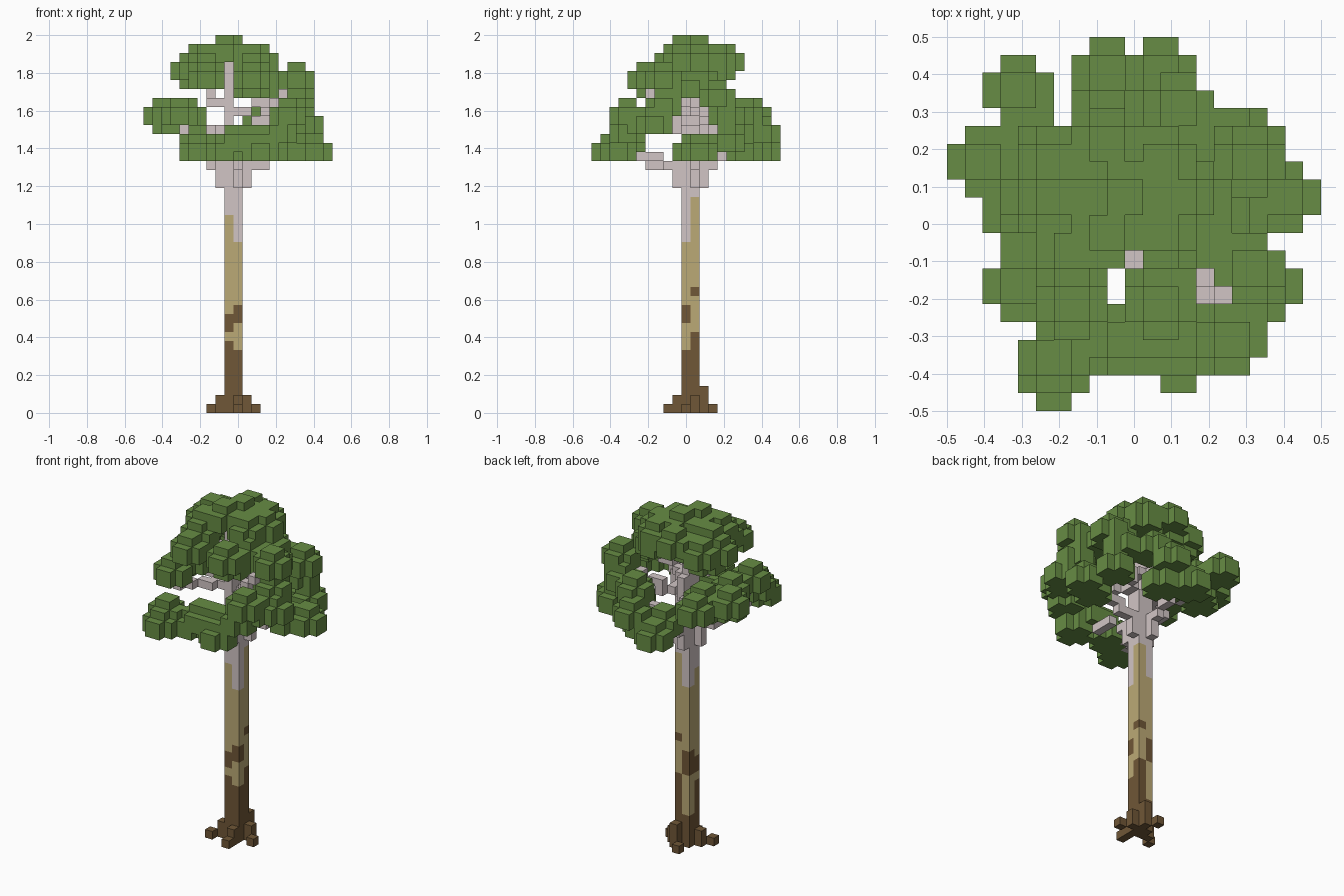
import bpy
import bmesh
from mathutils import Vector
from itertools import product

cube = bpy.data.objects.get("Cube")
if cube:
    bpy.data.objects.remove(cube)

UNIT = 2 / 42      # edge of one block
HALF = 10.5        # half the crown width in blocks


def material(name, color):
    mat = bpy.data.materials.new(name)
    mat.use_nodes = True
    mat.diffuse_color = (*color, 1)
    mat.node_tree.nodes["Principled BSDF"].inputs["Base Color"].default_value = (*color, 1)
    return mat


LEAF = material("leaf green", (0.135, 0.265, 0.058))
PALE = material("pale bark", (0.64, 0.56, 0.56))
TAN = material("tan bark", (0.50, 0.40, 0.18))
BROWN = material("brown bark", (0.16, 0.095, 0.038))


def block_object(name, cells, mats, rule=lambda cell: 0):
    """Make the outer skin of a set of unit blocks."""
    bm = bmesh.new()
    verts = {}

    def vert(corner):
        if corner not in verts:
            x, y, z = corner
            verts[corner] = bm.verts.new(Vector((x - HALF, y - HALF, z)) * UNIT)
        return verts[corner]

    for cell in sorted(cells):
        for axis, side in product(range(3), (0, 1)):
            near = list(cell)
            near[axis] += 2 * side - 1
            if tuple(near) in cells:
                continue
            u, v = (axis + 1) % 3, (axis + 2) % 3
            loop = []
            for a, b in ((0, 0), (1, 0), (1, 1), (0, 1)):
                corner = list(cell)
                corner[axis] += side
                corner[u] += a
                corner[v] += b
                loop.append(vert(tuple(corner)))
            face = bm.faces.new(loop if side else loop[::-1])
            face.material_index = rule(cell)
    mesh = bpy.data.meshes.new(name)
    bm.to_mesh(mesh)
    bm.free()
    for mat in mats:
        mesh.materials.append(mat)
    obj = bpy.data.objects.new(name, mesh)
    bpy.context.collection.objects.link(obj)


def clump(x, y, base):
    """A dome of blocks: two wide layers without corners and a small cap."""
    return {(x + i, y + j, base + k)
            for i, j, k in product(range(-2, 2), range(-2, 2), range(3))
            if (i + .5) ** 2 + (j + .5) ** 2 < (3, 3, 1)[k]}


def line(start, end):
    """Blocks along a straight path."""
    a, b = Vector(start), Vector(end)
    steps = int((b - a).length * 2) + 1
    return {tuple(int(c) for c in a.lerp(b, s / steps)) for s in range(steps + 1)}


def column(x, y, bottom, top):
    return {(x, y, k) for k in range(bottom, top)}


# Leaf clumps, tier by tier: centre and lowest layer
low_tier = [(6, 2, 28), (6, 3, 29), (9, 4, 28), (10, 4, 29), (13, 3, 28), (12, 4, 29),
            (15, 4, 30), (9, 19, 28), (12, 19, 30), (9, 17, 29), (12, 17, 28),
            (19, 12, 28), (17, 11, 28), (17, 15, 29), (18, 7, 31), (17, 6, 31)]
middle_tier = [(2, 14, 32), (3, 13, 31), (4, 18, 32), (4, 7, 32), (4, 11, 32),
               (4, 14, 31), (5, 15, 32), (16, 4, 32), (17, 8, 33), (17, 14, 34),
               (13, 17, 32), (16, 15, 32)]
high_tier = [(17, 8, 36), (16, 9, 35), (15, 11, 35), (14, 12, 36), (13, 9, 36),
             (12, 6, 36), (12, 7, 35), (7, 6, 36), (7, 8, 37), (5, 12, 37),
             (6, 13, 36), (6, 14, 37), (8, 13, 37), (12, 14, 37)]
top_tier = [(6, 12, 38), (7, 9, 38), (13, 12, 38), (12, 10, 38), (9, 15, 38),
            (12, 14, 38), (8, 12, 38), (9, 10, 39), (10, 12, 39)]
for name, tier in (("low_leaves", low_tier), ("middle_leaves", middle_tier),
                   ("high_leaves", high_tier), ("top_leaves", top_tier)):
    block_object(name, set().union(*(clump(*c) for c in tier)), [LEAF])

# Trunk with a ragged colour change on each of its four columns:
# (brown top, pale bottom, patch bottom, patch top)
bark = {(9, 10): (8, 22, 9, 11), (10, 10): (7, 19, 10, 12),
        (10, 11): (9, 24, 13, 14), (9, 11): (4, 20, 9, 12)}


def bark_rule(cell):
    brown, pale, low, high = bark.get(cell[:2], bark[9, 11])
    k = cell[2]
    if k < brown or low <= k < high:
        return 2
    return 0 if k >= pale else 1


trunk = set().union(*(column(x, y, 0, 31) for x, y in bark))
trunk |= column(9, 10, 31, 39) | column(9, 11, 31, 36) | column(9, 12, 31, 34)
block_object("trunk", trunk, [PALE, TAN, BROWN], bark_rule)

# Root blocks around the foot
roots = column(8, 10, 0, 2) | column(11, 11, 0, 2) | column(10, 9, 0, 2) | column(10, 12, 0, 3)
roots |= {(7, 9, 0), (10, 8, 0), (12, 10, 0), (9, 13, 0)}
block_object("roots", roots, [BROWN])

# Branches reaching from the trunk to the clumps
branches = column(8, 10, 25, 28) | column(11, 11, 25, 28) | column(10, 9, 25, 28) | column(9, 12, 25, 28)
for start, end in (((8, 10, 27), (6.5, 3, 29)), ((10.5, 9.5, 27.3), (12.5, 4, 29.6)),
                   ((11.5, 11.5, 27.3), (18, 12, 29.6)), ((9.5, 12.5, 27.3), (10, 18, 30)),
                   ((8.5, 10.5, 31), (4, 7.5, 32)), ((8.5, 11.5, 31), (3, 14, 32)),
                   ((9.5, 12.5, 31), (5, 17, 32)), ((11.5, 10.5, 31), (15, 6, 35)),
                   ((11, 11.5, 31), (16, 14, 34)), ((8.5, 10.5, 34), (6, 12, 37)),
                   ((10.5, 11, 33), (15, 10, 36))):
    branches |= line(start, end)
block_object("branches", branches - trunk, [PALE])
